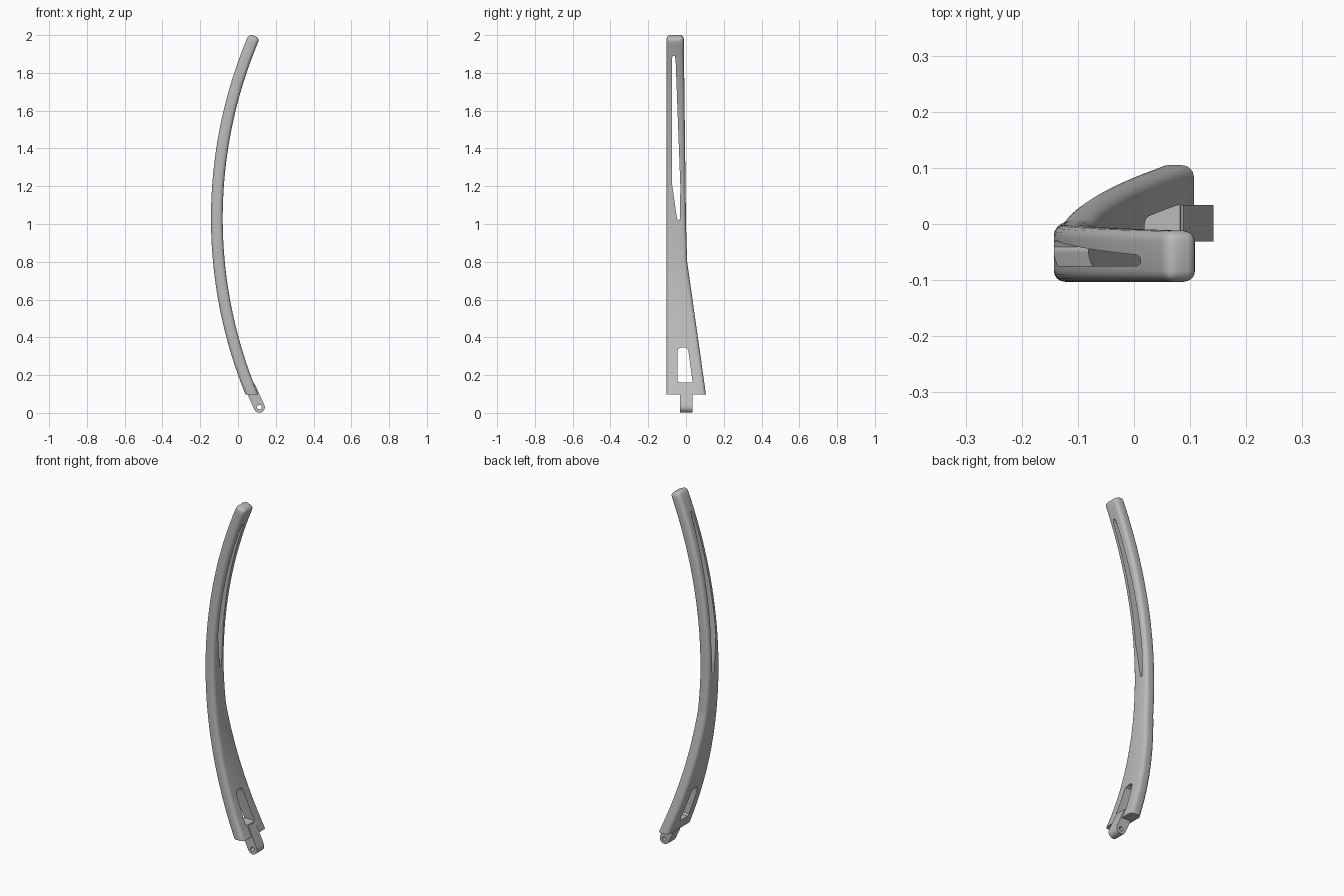
import bpy, bmesh, math
from mathutils import Vector

cube = bpy.data.objects.get("Cube")
if cube:
    bpy.data.objects.remove(cube, do_unlink=True)

grey = bpy.data.materials.new("light_grey")
grey.use_nodes = True
colour = (0.5, 0.5, 0.5, 1)
grey.diffuse_color = colour
grey.node_tree.nodes["Principled BSDF"].inputs["Base Color"].default_value = colour

RADIUS, MID_Z, MIN_X = 2.44, 1.03, -0.112   # arc followed by the arm
HALF = 0.031                                # half thickness of the arm
BOTTOM, TOP = 0.098, 1.995


def prism(points, axis, lo, hi):
    """Extrude a profile along x (profile in y, z) or y (profile in x, z)."""
    bm = bmesh.new()
    place = (lambda u, v, w: (w, u, v)) if axis == "x" else (lambda u, v, w: (u, w, v))
    ends = [[bm.verts.new(place(u, v, w)) for u, v in points] for w in (lo, hi)]
    n = len(points)
    bm.faces.new(ends[0])
    bm.faces.new(ends[1][::-1])
    for i in range(n):
        j = (i + 1) % n
        bm.faces.new((ends[0][i], ends[1][i], ends[1][j], ends[0][j]))
    bmesh.ops.recalc_face_normals(bm, faces=bm.faces[:])
    return bm


def make_object(name, bm):
    mesh = bpy.data.meshes.new(name)
    bm.to_mesh(mesh)
    bm.free()
    mesh.materials.append(grey)
    obj = bpy.data.objects.new(name, mesh)
    bpy.context.collection.objects.link(obj)
    return obj


def activate(obj):
    bpy.ops.object.select_all(action="DESELECT")
    obj.select_set(True)
    bpy.context.view_layer.objects.active = obj


def cut(obj, bm):
    cutter = make_object("cutter", bm)
    cutter.hide_render = True
    mod = obj.modifiers.new("cut", "BOOLEAN")
    mod.operation = "DIFFERENCE"
    mod.solver = "EXACT"
    mod.object = cutter
    activate(obj)
    bpy.ops.object.modifier_apply(modifier=mod.name)
    bpy.data.objects.remove(cutter, do_unlink=True)


def smooth(obj):
    activate(obj)
    bpy.ops.object.shade_smooth_by_angle(angle=math.radians(35))


# Arm: tapered flat bar with rounded edges, sliced and bent along the arc
bm = prism([(-0.103, BOTTOM), (0.105, BOTTOM), (0.006, 0.8), (0.0, 1.0),
            (-0.012, TOP), (-0.103, TOP)], "x", -HALF, HALF)
sharp = [e for e in bm.edges if e.calc_face_angle() > 0.6
         and max(v.co.z for v in e.verts) > BOTTOM + 0.01]
bmesh.ops.bevel(bm, geom=sharp, offset=0.02, offset_type="OFFSET",
                segments=4, profile=0.5, affect="EDGES")
SLICES = 48
for i in range(1, SLICES):
    z = BOTTOM + (TOP - BOTTOM) * i / SLICES
    bmesh.ops.bisect_plane(bm, geom=bm.verts[:] + bm.edges[:] + bm.faces[:],
                           plane_co=(0, 0, z), plane_no=(0, 0, 1))
for v in bm.verts:
    t, y, z = v.co
    sine = (z - MID_Z) / RADIUS
    cosine = math.sqrt(1 - sine * sine)
    x = MIN_X + RADIUS * (1 - cosine)
    if z < BOTTOM + 0.005:      # level lower end
        v.co = (x + t / cosine, y, z)
    else:
        v.co = (x + t * cosine, y, z - t * sine)
bmesh.ops.recalc_face_normals(bm, faces=bm.faces[:])
arm = make_object("curved_arm", bm)

# Long upper slot and short lower slot
upper_slot = [(-0.075, 1.22), (-0.048, 1.03), (-0.041, 1.02), (-0.032, 1.025),
              (-0.03, 1.2), (-0.055, 1.87), (-0.06, 1.89), (-0.07, 1.89),
              (-0.075, 1.875)]
lower_slot = [(-0.045, 0.17), (-0.037, 0.16), (0.035, 0.16), (0.013, 0.325),
              (0.008, 0.338), (-0.003, 0.345), (-0.03, 0.345), (-0.041, 0.338),
              (-0.045, 0.325)]
for slot in (upper_slot, lower_slot):
    cut(arm, prism(slot, "x", -0.5, 0.5))
smooth(arm)

# Hinge tongue: round-ended tab with a pin hole
tip = Vector((0.113, 0.03))
along = Vector((-0.41, 0.9)).normalized()
side = Vector((along.y, -along.x))


def ring(radius, start, end, steps):
    angles = [start + (end - start) * i / steps for i in range(steps + 1)]
    return [tip + side * radius * math.cos(a) + along * radius * math.sin(a)
            for a in angles]


profile = ring(0.029, 0, -math.pi, 14)
profile += [tip + along * 0.125 - side * 0.029, tip + along * 0.125 + side * 0.029]
tongue = make_object("hinge_tongue", prism(profile, "y", -0.031, 0.034))
cut(tongue, prism(ring(0.012, 0, 2 * math.pi, 20)[:-1], "y", -0.2, 0.2))
smooth(tongue)
